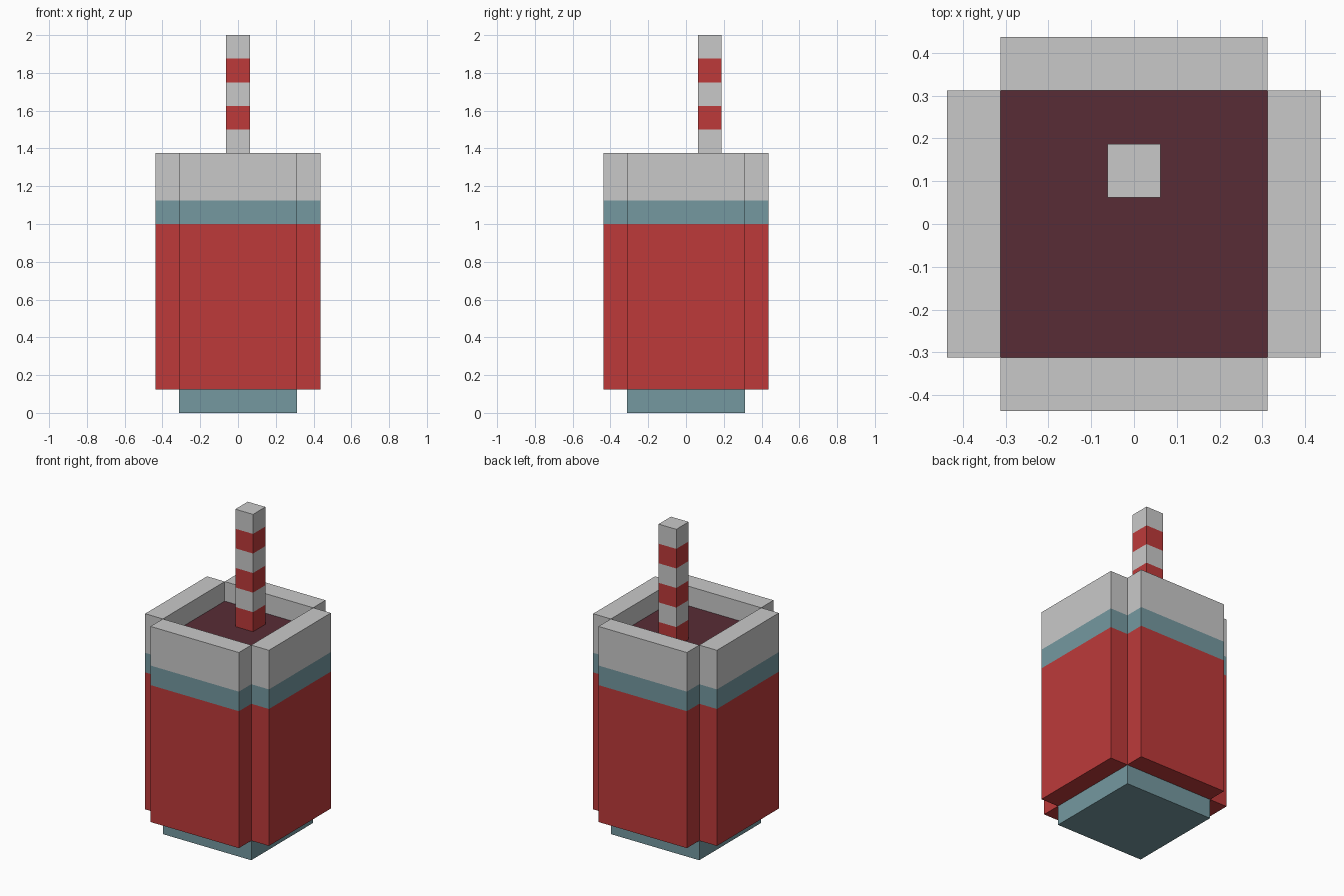
import bpy, bmesh
from mathutils import Matrix, Vector
from math import pi

if "Cube" in bpy.data.objects:
    bpy.data.objects.remove(bpy.data.objects["Cube"])


def material(name, rgb):
    """Flat colour given as sRGB 0-255, stored as linear."""
    lin = [(c / 255 / 12.92) if c / 255 <= 0.04045 else ((c / 255 + 0.055) / 1.055) ** 2.4 for c in rgb]
    m = bpy.data.materials.new(name)
    m.diffuse_color = (*lin, 1)
    m.use_nodes = True
    m.node_tree.nodes["Principled BSDF"].inputs["Base Color"].default_value = m.diffuse_color
    return m


WHITE = material("off_white", (201, 201, 201))
RED = material("red", (189, 58, 58))
TEAL = material("dusty_teal", (117, 153, 160))
DRINK = material("dark_berry", (88, 44, 54))


def banded_box(name, lo, hi, bands, turn=0.0):
    """Box cut at each band top; bands = [(top_z, material), ...] going upward."""
    lo, hi = Vector(lo), Vector(hi)
    bm = bmesh.new()
    bmesh.ops.create_cube(bm, size=1, matrix=Matrix.Translation((lo + hi) / 2) @ Matrix.Diagonal((*(hi - lo), 1)))
    for z, _ in bands[:-1]:
        bmesh.ops.bisect_plane(bm, geom=bm.verts[:] + bm.edges[:] + bm.faces[:],
                               plane_co=(0, 0, z), plane_no=(0, 0, 1))
    mats = list(dict.fromkeys(m for _, m in bands))
    for f in bm.faces:
        z = f.calc_center_median().z
        f.material_index = mats.index(next(m for top, m in bands if z < top + 1e-5))
    bm.transform(Matrix.Rotation(turn, 4, 'Z'))
    me = bpy.data.meshes.new(name)
    bm.to_mesh(me)
    bm.free()
    for m in mats:
        me.materials.append(m)
    ob = bpy.data.objects.new(name, me)
    bpy.context.collection.objects.link(ob)
    return ob


IN, OUT, U = 0.3125, 0.4375, 0.125   # inner half width, outer half width, one step

# Foot of the cup
banded_box("cup_base", (-IN, -IN, 0), (IN, IN, U), [(U, TEAL)])

# Four wall slabs meeting at their inner corners
for i, side in enumerate(("front", "right", "back", "left")):
    banded_box(f"{side}_wall", (-IN, -OUT, U), (IN, -IN, 1.375),
               [(1.0, RED), (1.125, TEAL), (1.375, WHITE)], i * pi / 2)

# Drink surface, just below the rim
bpy.ops.mesh.primitive_plane_add(size=2 * IN, location=(0, 0, 1.25))
drink = bpy.context.object
drink.name = "drink_surface"
drink.data.materials.append(DRINK)

# Striped straw, standing behind the centre
banded_box("straw", (-U / 2, U / 2, 1.25), (U / 2, 1.5 * U, 2.0),
           [(1.25 + U * (k + 1), WHITE if k % 2 else RED) for k in range(6)])
